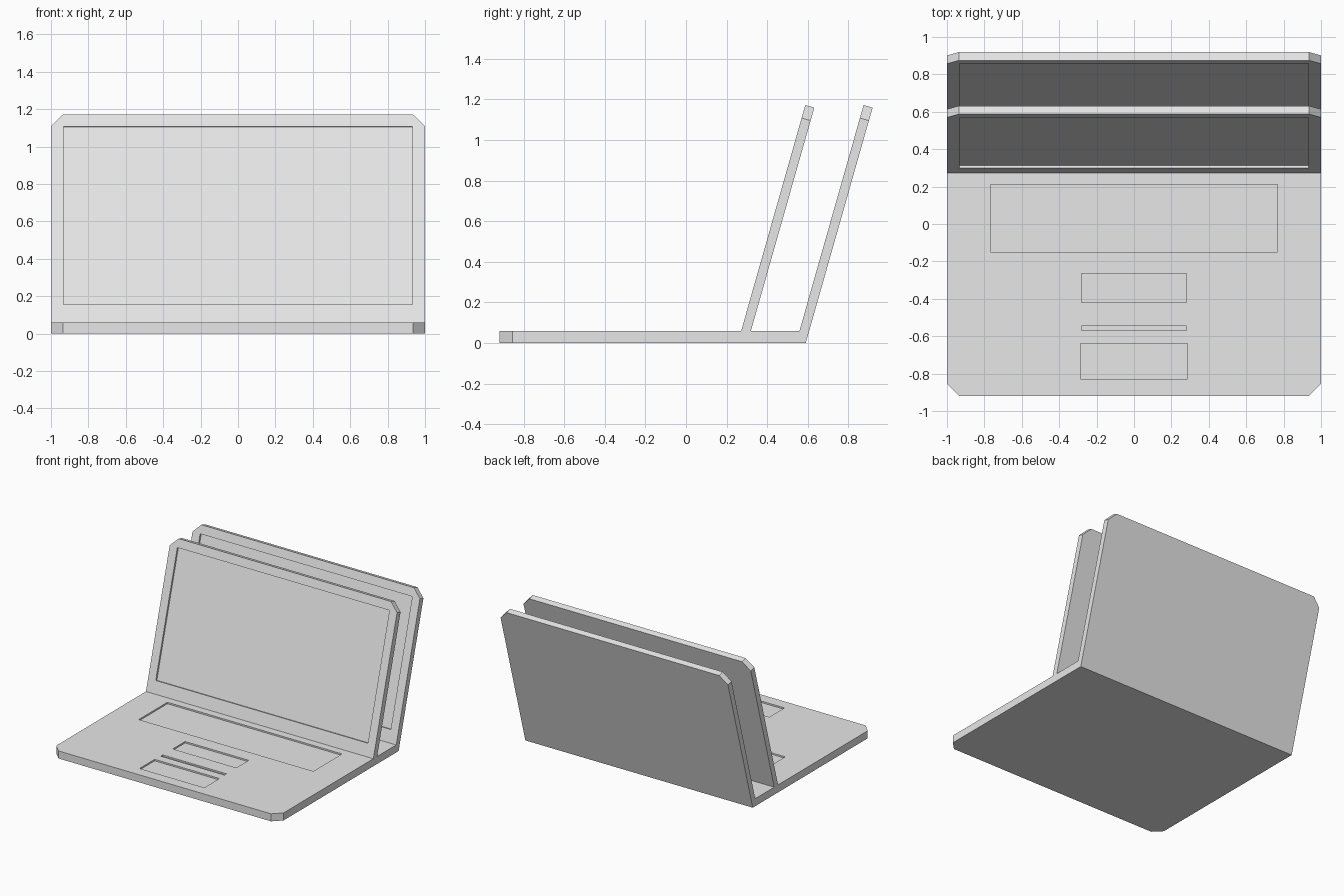
import bpy, bmesh
from mathutils import Vector

if "Cube" in bpy.data.objects:
    bpy.data.objects.remove(bpy.data.objects["Cube"])

grey = bpy.data.materials.new("plain grey")
grey.diffuse_color = (0.8, 0.8, 0.8, 1)
grey.use_nodes = True
grey.node_tree.nodes["Principled BSDF"].inputs["Base Color"].default_value = grey.diffuse_color

T = 0.06                                      # base thickness
LEAN = 0.284                                  # y shift per unit of height
N = Vector((0, 1, -LEAN)).normalized()        # direction through a screen
PANEL = 0.046                                 # screen thickness
WIDE = PANEL / N.y                            # the same, measured level


def prisms(name, pairs):
    """One object from pairs of matching outlines, each closed into a solid."""
    bm = bmesh.new()
    for a, b in pairs:
        va = [bm.verts.new(p) for p in a]
        vb = [bm.verts.new(p) for p in b]
        bm.faces.new(va)
        bm.faces.new(vb[::-1])
        for i in range(len(va)):
            j = (i + 1) % len(va)
            bm.faces.new((va[j], va[i], vb[i], vb[j]))
    bmesh.ops.recalc_face_normals(bm, faces=bm.faces)
    me = bpy.data.meshes.new(name)
    bm.to_mesh(me)
    bm.free()
    me.materials.append(grey)
    ob = bpy.data.objects.new(name, me)
    bpy.context.collection.objects.link(ob)
    return ob


def cut(ob, cutter):
    """Subtract the cutter and delete it."""
    mod = ob.modifiers.new("recess", 'BOOLEAN')
    mod.operation = 'DIFFERENCE'
    mod.solver = 'EXACT'
    mod.object = cutter
    bpy.context.view_layer.objects.active = ob
    bpy.ops.object.modifier_apply(modifier=mod.name)
    bpy.data.objects.remove(cutter)


# Base slab with clipped front corners and a leaning rear edge
def base_outline(z):
    back = 0.59 + LEAN * z
    half = [(1, back), (1, -0.855), (0.935, -0.92)]
    pts = half + [(-x, y) for x, y in reversed(half)]
    return [Vector((x, y, z)) for x, y in pts]


base = prisms("base", [(base_outline(0), base_outline(T))])

# Recesses in the base: keyboard, upper pad, slot, lower pad
recesses = []
for hx, y0, y1 in [(0.768, -0.15, 0.21), (0.28, -0.42, -0.265),
                   (0.28, -0.57, -0.545), (0.285, -0.83, -0.64)]:
    rect = [(-hx, y0), (hx, y0), (hx, y1), (-hx, y1)]
    recesses.append(([Vector((x, y, T - 0.012)) for x, y in rect],
                     [Vector((x, y, T + 0.1)) for x, y in rect]))
cut(base, prisms("base_cutter", recesses))


# Two leaning screens with clipped top corners and a sunken display
def screen(name, y_foot):
    def on_face(x, z):
        return Vector((x, y_foot + LEAN * (z - T), z))

    half = [(1, T), (1, 1.108), (0.935, 1.172)]
    front = [on_face(x, z) for x, z in half + [(-x, z) for x, z in reversed(half)]]
    back = [p + (Vector((0, WIDE, 0)) if p.z < T + 0.001 else N * PANEL)
            for p in front]
    ob = prisms(name, [(front, back)])
    rect = [on_face(x, z) for x, z in
            [(-0.933, 0.155), (0.933, 0.155), (0.933, 1.108), (-0.933, 1.108)]]
    cut(ob, prisms(name + "_cutter", [([p - N * 0.05 for p in rect],
                                       [p + N * 0.015 for p in rect])]))


screen("front_screen", 0.272)
screen("rear_screen", 0.59 + LEAN * T - WIDE)
